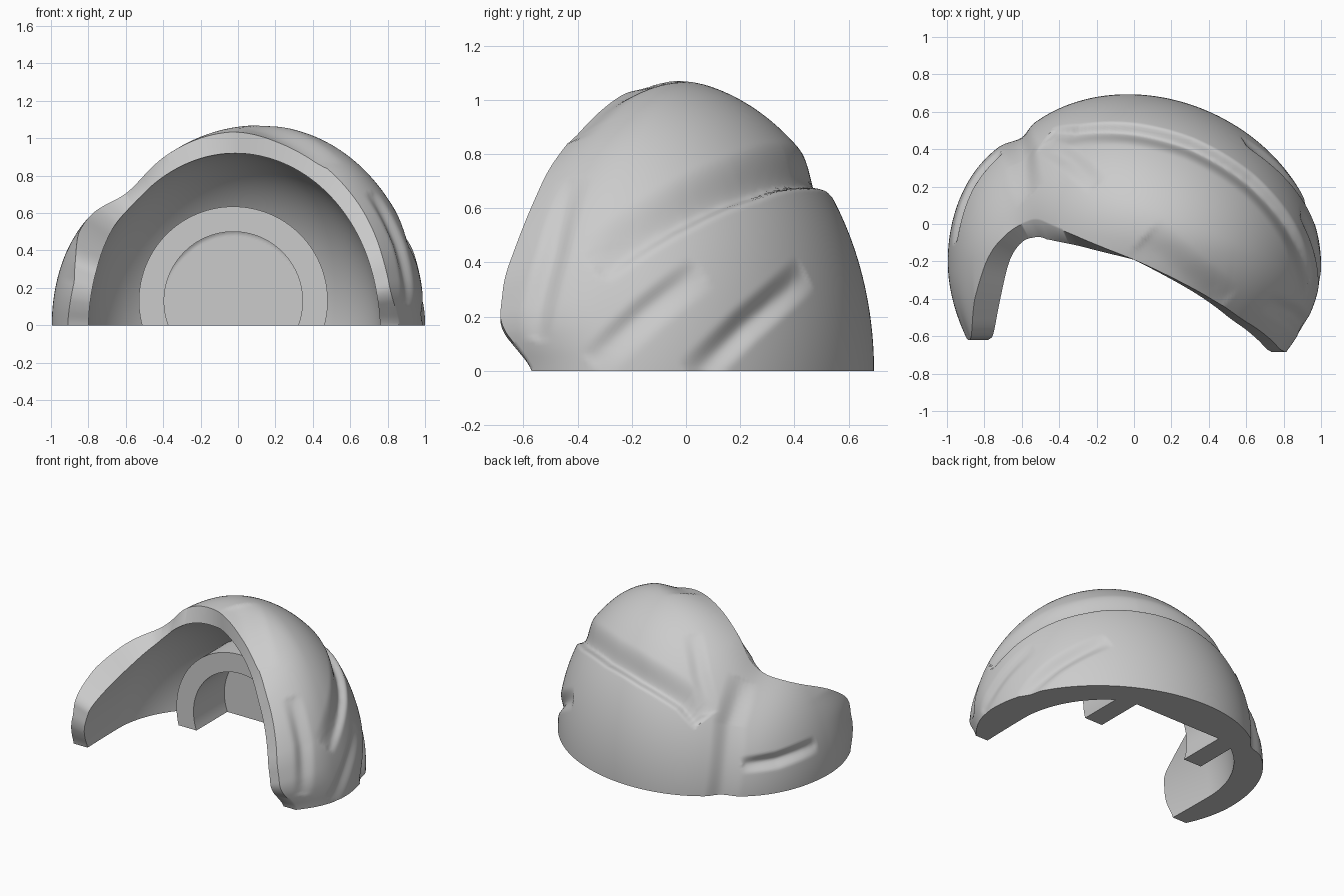
import bpy, bmesh
from math import sin, cos, pi, asin, sqrt, radians
from mathutils import Vector
from mathutils.kdtree import KDTree

cube = bpy.data.objects.get("Cube")
if cube:
    bpy.data.objects.remove(cube, do_unlink=True)

grey = bpy.data.materials.new("plain grey")
grey.use_nodes = True
grey.diffuse_color = (0.6, 0.6, 0.6, 1)
grey.node_tree.nodes["Principled BSDF"].inputs["Base Color"].default_value = (0.6, 0.6, 0.6, 1)

CENTRE = Vector((0, -0.1, 0))
COLS, ROWS = 220, 130
FLOOR_Y = 0.41

# Front edge of the shell: angle around the y axis, y position
RIM = [(0, -0.56), (12, -0.69), (24, -0.67), (37, -0.6), (52, -0.51), (67, -0.38),
       (90, -0.19), (110, -0.05), (124, 0.03), (134, -0.02), (142, -0.15),
       (149, -0.38), (157, -0.6), (168, -0.625), (174, -0.6), (180, -0.555)]


def rim_y(deg):
    deg = min(max(deg, 0), 180)
    for (a, ya), (b, yb) in zip(RIM, RIM[1:]):
        if deg <= b:
            return ya + (yb - ya) * (deg - a) / (b - a)


def soft_rim_y(deg):
    return sum(rim_y(deg + k) for k in range(-3, 4)) / 7


def clamp(v):
    return min(max(v, 0), 1)


def curl(deg):
    # How far the skin bends in towards the hollow at the rim
    return 0.45 * clamp((115 - deg) / 50) + 0.35 * clamp((deg - 150) / 15)


def hit(d, centre, size, front, shear=0.0):
    """Distance from CENTRE to an ellipsoid whose front half is longer."""
    def skew(v):
        return Vector((v.x, v.y - shear * v.x, v.z))
    o, e = skew(CENTRE - Vector(centre)), skew(d)
    for depth in (size[1], front):
        s = Vector((1 / size[0], 1 / depth, 1 / size[2]))
        p, q = o * s, e * s
        a, b, c = q.dot(q), p.dot(q), p.dot(p) - 1
        disc = b * b - a * c
        if disc < 0:
            return 0.0
        t = (sqrt(disc) - b) / a
        if o.y + e.y * t >= 0:
            break
    return max(t, 0.0)


def blobs(d):
    # Large dome blended with the small side lobe
    dome = hit(d, (0.1, -0.1, 0), (0.9, 0.785, 1.08), 1.1, -0.13)
    lobe = hit(d, (-0.55, -0.2, 0), (0.445, 0.64, 0.69), 1.15)
    return (dome ** 19 + lobe ** 19) ** (1 / 19)


# Folds in the skin: path, depth, width above, width below
FOLDS = [
    ([(-0.46, 0.5, 0.48), (-0.33, 0.53, 0.62), (0, 0.51, 0.69), (0.3, 0.42, 0.7),
      (0.6, 0.22, 0.64), (0.8, 0, 0.55), (0.96, -0.33, 0.36)], 0.055, 0.16, 0.06),
    ([(0.95, 0.02, -0.02), (0.85, 0.22, 0.17), (0.62, 0.47, 0.38)], 0.035, 0.08, 0.08),
    ([(0.97, -0.35, 0.03), (0.95, -0.15, 0.22), (0.9, 0.05, 0.38)], 0.022, 0.06, 0.1),
    ([(-0.2, 0.22, 0.98), (-0.36, 0.36, 0.78), (-0.5, 0.44, 0.55)], 0.02, 0.08, 0.08),
    ([(-0.66, 0.35, 0.2), (-0.85, 0.2, 0.22), (-0.97, -0.1, 0.25)], 0.04, 0.06, 0.07),
    ([(0.72, -0.42, 0.72), (0.88, -0.5, 0.45), (0.95, -0.58, 0.12)], 0.03, 0.08, 0.08),
    ([(0.05, -0.08, 1.08), (0.25, -0.27, 1.03), (0.5, -0.47, 0.9)], 0.035, 0.16, 0.16),
    ([(-0.55, 0.15, 0.7), (-0.58, 0.35, 0.45), (-0.57, 0.43, 0), (-0.55, 0.38, -0.3)],
     0.03, 0.12, 0.12),
]


def on_skin(p):
    d = (Vector(p) - CENTRE).normalized()
    return CENTRE + d * blobs(d)


def sample(path, n=90):
    tree = KDTree(n + 1)
    for i in range(n + 1):
        f = i / n * (len(path) - 1)
        k = min(int(f), len(path) - 2)
        tree.insert(on_skin(Vector(path[k]).lerp(Vector(path[k + 1]), f - k)), i)
    tree.balance()
    return tree, n


folds = [(*sample(path), *rest) for path, *rest in FOLDS]


def outer(d):
    t = blobs(d)
    p = CENTRE + d * t
    for tree, n, depth, above, below in folds:
        q, i, dist = tree.find(p)
        near = 1 - dist / (above if p.z > q.z else below)
        if near > 0:
            t -= depth * near * near * (3 - 2 * near) * sqrt(max(sin(pi * i / n), 0))
    return t


def inner(d):
    # Rounded hollow with a flat floor
    t = hit(d, (-0.02, -0.2, 0), (0.785, 0.72, 0.92), 3)
    return min(t, (FLOOR_Y - CENTRE.y) / d.y) if d.y > 0.01 else t


def direction(theta, phi):
    return Vector((sin(phi) * cos(theta), cos(phi), sin(phi) * sin(theta)))


def edge_phi(surface, theta, y):
    lo, hi = 0.3, 2.6
    for _ in range(26):
        mid = (lo + hi) / 2
        d = direction(theta, mid)
        if CENTRE.y + d.y * surface(d) > y:
            lo = mid
        else:
            hi = mid
    return lo


def finish(bm, name, angle):
    bmesh.ops.recalc_face_normals(bm, faces=bm.faces)
    mesh = bpy.data.meshes.new(name)
    bm.to_mesh(mesh)
    bm.free()
    mesh.materials.append(grey)
    ob = bpy.data.objects.new(name, mesh)
    bpy.context.collection.objects.link(ob)
    bpy.ops.object.select_all(action='DESELECT')
    ob.select_set(True)
    bpy.context.view_layer.objects.active = ob
    bpy.ops.object.shade_smooth_by_angle(angle=radians(angle))


# Half shell: outer skin, hollow, rim and flat underside
bm = bmesh.new()


def skin(surface, bend, push):
    pole = bm.verts.new(CENTRE + Vector((0, surface(Vector((0, 1, 0))), 0)))
    grid = []
    for i in range(COLS + 1):
        theta, deg = pi * i / COLS, 180 * i / COLS
        amount = bend * curl(deg)

        def bent(d, k=1.0):
            t = surface(d)
            return t - amount * k * k * (t - inner(d)) if amount * k else t

        y = soft_rim_y(deg) - push * max(0, 1 - abs(deg - 122) / 32)
        phi = edge_phi(bent, theta, y)
        col = []
        for j in range(ROWS):
            d = direction(theta, phi * (1 - j / ROWS))
            col.append(bm.verts.new(CENTRE + d * bent(d, clamp(1 - j / ROWS / 0.18))))
        grid.append(col + [pole])
    for a, b in zip(grid, grid[1:]):
        for j in range(ROWS - 1):
            bm.faces.new((a[j], a[j + 1], b[j + 1], b[j]))
        bm.faces.new((a[-2], pole, b[-2]))
    return grid


out_grid = skin(outer, 1, 0.0)
in_grid = skin(inner, 0, 0.1)
for i in range(COLS):
    bm.faces.new((out_grid[i][0], out_grid[i + 1][0], in_grid[i + 1][0], in_grid[i][0]))
for i in (0, COLS):
    o, n = out_grid[i], in_grid[i]
    for j in range(ROWS):
        bm.faces.new((o[j], o[j + 1], n[j + 1], n[j]))
finish(bm, "half_shell", 50)

# Socket ring standing on the hollow's floor, cut flat below
bm = bmesh.new()
RING_X, RING_Z, STEPS = -0.025, 0.13, 64
rows = []
for radius, y in ((0.505, 0.06), (0.37, 0.06), (0.37, 0.44), (0.505, 0.44)):
    start = -asin(RING_Z / radius)
    angles = [start + (pi - 2 * start) * i / STEPS for i in range(STEPS + 1)]
    rows.append([bm.verts.new((RING_X + radius * cos(a), y, RING_Z + radius * sin(a)))
                 for a in angles])
for k in range(4):
    a, b = rows[k], rows[(k + 1) % 4]
    for i in range(STEPS):
        bm.faces.new((a[i], a[i + 1], b[i + 1], b[i]))
for i in (0, STEPS):
    bm.faces.new([r[i] for r in rows])
finish(bm, "socket_ring", 35)
